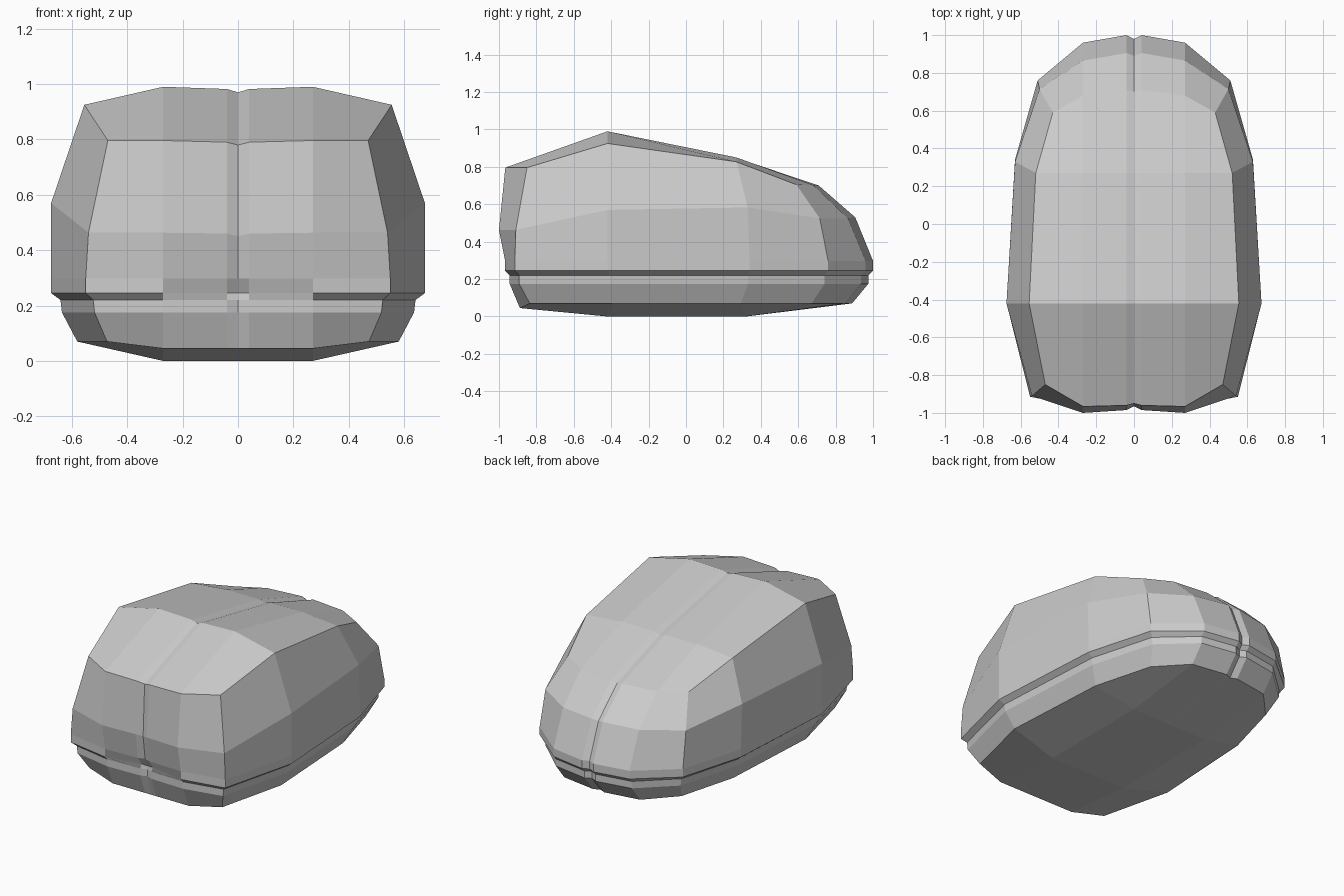
import bpy, bmesh

if "Cube" in bpy.data.objects:
    bpy.data.objects.remove(bpy.data.objects["Cube"])

# Half outline at the widest level, centre front round to centre back
OUTLINE = [(0, -.945), (.04, -.96), (.27, -.967), (.55, -.915), (.675, -.42),
           (.63, .34), (.51, .76), (.27, .96), (.04, 1.0), (0, .98)]


def level(sx, sy, z, dy=0):
    """Flat ring made by scaling the outline; inner columns keep their x."""
    return [(x * sx if x > .3 else x, y * sy + dy, z) for x, y in OUTLINE]


def build(name, rings, cap_ring, inner):
    """Half body from stacked rings plus a gridded cap, then mirrored."""
    bm = bmesh.new()
    vs = [[bm.verts.new(p) for p in r] for r in rings]
    for a, b in zip(vs, vs[1:]):
        for i in range(len(a) - 1):
            bm.faces.new((a[i], a[i + 1], b[i + 1], b[i]))
    c = vs[cap_ring]
    rows = [c[0:4]]
    for (row, side) in zip(inner, (c[4], c[5])):
        rows.append([bm.verts.new(p) for p in row] + [side])
    rows.append([c[9], c[8], c[7], c[6]])
    for a, b in zip(rows, rows[1:]):
        for i in range(3):
            bm.faces.new((a[i], a[i + 1], b[i + 1], b[i]))
    bmesh.ops.recalc_face_normals(bm, faces=bm.faces)
    me = bpy.data.meshes.new(name)
    bm.to_mesh(me)
    bm.free()
    ob = bpy.data.objects.new(name, me)
    bpy.context.collection.objects.link(ob)
    mod = ob.modifiers.new("mirror", 'MIRROR')
    mod.use_clip = True
    return ob


# Upper shell: skirt, shoulder ring, top edge ring
skirt_low = level(1, 1, .245)
for i in (0, 1):  # cable recess at the front
    x, y, z = skirt_low[i]
    skirt_low[i] = (x, -.925, z)
skirt_high = level(1, 1, .297)
shoulder = [(0, -.965, .45), (.04, -.985, .46), (.27, -1.0, .463), (.54, -.91, .463),
            (.675, -.42, .57), (.63, .33, .583), (.5, .715, .525),
            (.27, .865, .525), (.04, .905, .53), (0, .89, .52)]
top_edge = [(0, -.95, .78), (.04, -.96, .79), (.27, -.966, .796), (.47, -.85, .796),
            (.555, -.42, .925), (.52, .27, .827), (.43, .59, .705),
            (.27, .68, .703), (.04, .71, .70), (0, .7, .69)]
crown = [[(0, -.42, .97), (.04, -.42, .982), (.27, -.42, .99)],
         [(0, .27, .837), (.04, .27, .848), (.27, .27, .85)]]
build("upper_shell", [skirt_low, skirt_high, shoulder, top_edge], -1, crown)

# Lower base: underside, bevel, wall and the overhang under the shell
foot = level(.86, .9, .07, -.012)
for i in (0, 1, 2):
    foot[i] = (foot[i][0], -.888, .045)
under = [[(x, y, 0) for x in (0, .04, .27)] for y in (-.42, .32)]
build("lower_base", [foot, level(.942, .975, .175), level(.95, .975, .22), skirt_low],
      0, under)
